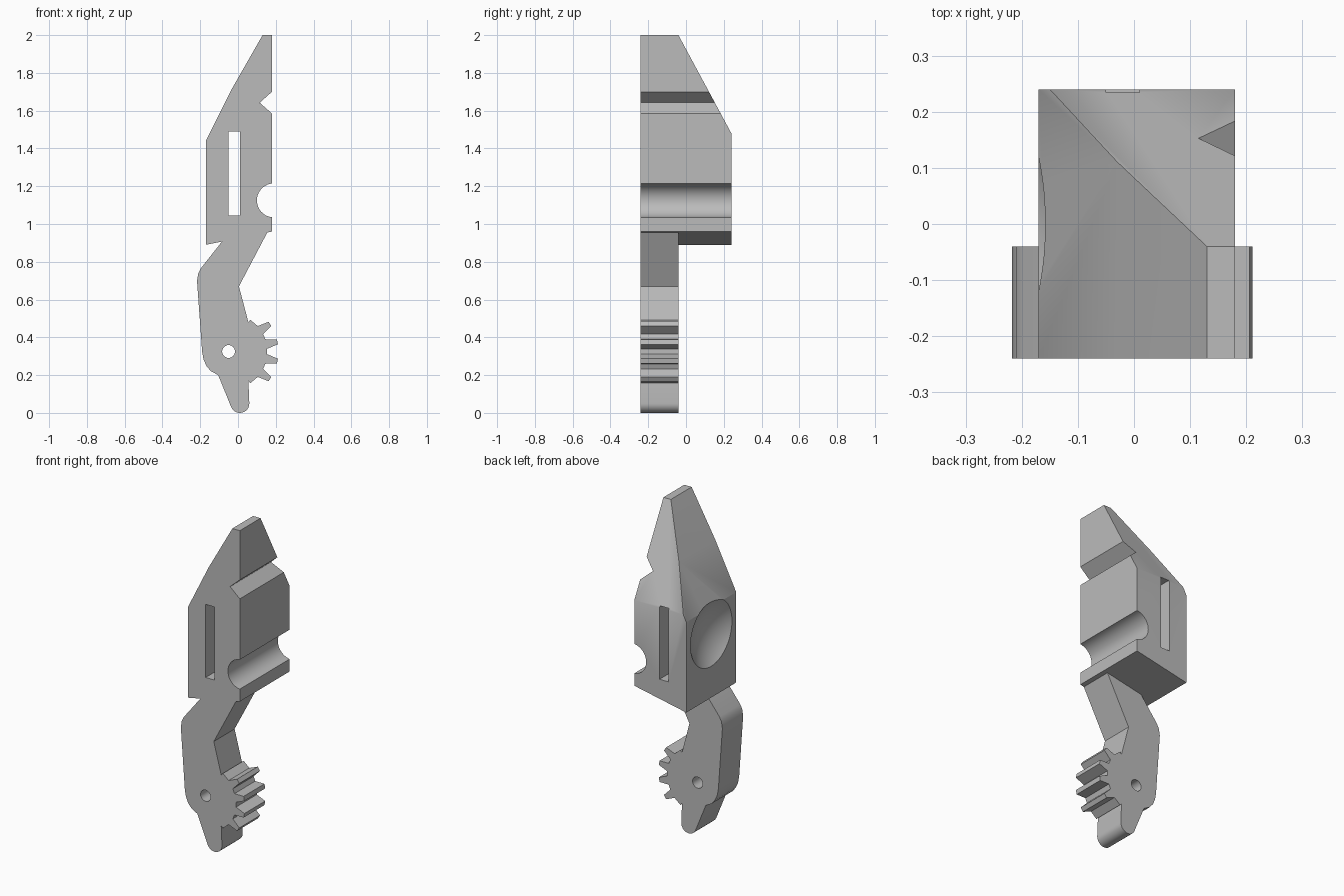
import bpy, bmesh, math
from mathutils import Vector

if "Cube" in bpy.data.objects:
    bpy.data.objects.remove(bpy.data.objects["Cube"], do_unlink=True)

FRONT, MID, BACK = -0.24, -0.04, 0.24
PIVOT = (-0.05, 0.325)

grey = bpy.data.materials.new("plain grey")
grey.use_nodes = True
grey.diffuse_color = (0.5, 0.5, 0.5, 1)
grey.node_tree.nodes["Principled BSDF"].inputs["Base Color"].default_value = (0.5, 0.5, 0.5, 1)


def polar(center, radius, degrees):
    a = math.radians(degrees)
    return (center[0] + radius * math.cos(a), center[1] + radius * math.sin(a))


def arc(center, radius, start, end, steps):
    return [polar(center, radius, start + (end - start) * i / steps) for i in range(steps + 1)]


def finish(bm, name):
    bmesh.ops.recalc_face_normals(bm, faces=bm.faces[:])
    mesh = bpy.data.meshes.new(name)
    bm.to_mesh(mesh)
    bm.free()
    mesh.materials.append(grey)
    obj = bpy.data.objects.new(name, mesh)
    bpy.context.collection.objects.link(obj)
    return obj


def prism(name, points, depth, axis="y"):
    """Extrude a closed outline along y (points are x, z) or x (points are y, z)."""
    bm = bmesh.new()
    lo, hi = depth
    place = (lambda p: (p[0], lo, p[1])) if axis == "y" else (lambda p: (lo, p[0], p[1]))
    face = bm.faces.new([bm.verts.new(place(p)) for p in points])
    grown = bmesh.ops.extrude_face_region(bm, geom=[face])["geom"]
    shift = Vector((0, hi - lo, 0)) if axis == "y" else Vector((hi - lo, 0, 0))
    bmesh.ops.translate(bm, vec=shift, verts=[v for v in grown if isinstance(v, bmesh.types.BMVert)])
    return finish(bm, name)


def cut(target, cutter):
    cutter.hide_render = True
    mod = target.modifiers.new("cut", "BOOLEAN")
    mod.operation, mod.solver, mod.object = "DIFFERENCE", "EXACT", cutter
    bpy.context.view_layer.objects.active = target
    bpy.ops.object.modifier_apply(modifier=mod.name)
    bpy.data.objects.remove(cutter, do_unlink=True)


def base_line(x):
    return 0.89 + 0.2 * (x + 0.17)


# Outline, from the blade tip down the left edge and back up the right
outline = [(0.18, 2.0), (0.13, 2.0), (-0.03, 1.72), (-0.17, 1.44),
           (-0.17, base_line(-0.17)), (-0.085, base_line(-0.085))]
outline += [(-0.197, 0.765), (-0.21, 0.74), (-0.217, 0.70)]
outline += arc((-0.07, 0.325), 0.12, 180, 240, 8)
outline[-9:] = [(-0.19, 0.325), (-0.183, 0.285), (-0.168, 0.25), (-0.145, 0.222), (-0.105, 0.2)]
outline += arc((0.01, 0.05), 0.05, 205, 360, 12)

# Gear teeth around the pivot
outline += [(0.055, 0.17), (0.066, 0.158)]
for k in range(4):
    mid = 22.5 * (k - 1.5)
    outline += [polar(PIVOT, r, mid + a) for r, a in
                ((0.205, -7.2), (0.264, -2.9), (0.264, 2.9), (0.205, 7.2))]
outline += [(0.066, 0.492), (0.055, 0.48), (0.005, 0.67), (0.155, base_line(0.155))]

# Right edge with round seat and pointed notch
outline += [(0.18, base_line(0.18))]
outline += arc((0.19, 1.125), 0.09, 264, 96, 20)
outline[-21] = (0.18, 1.0355)
outline[-1] = (0.18, 1.2145)
outline += [(0.18, 1.585), (0.115, 1.642), (0.18, 1.70)]

body = prism("lever_body", outline, (FRONT, BACK))

# Thin lower arm: remove the rear half beneath the block
cut(body, prism("arm_cutter", [(-0.5, base_line(-0.5)), (0.5, base_line(0.5)),
                               (0.5, -0.5), (-0.5, -0.5)], (MID, 0.6)))

# Sloping back of the blade
cut(body, prism("slope_cutter", [(-0.094, 2.1), (0.294, 1.38), (0.6, 1.38), (0.6, 2.1)],
                (-0.6, 0.6), "x"))

# Long slot and pivot hole
cut(body, prism("slot_cutter", [(-0.05, 1.045), (0.01, 1.045), (0.01, 1.49), (-0.05, 1.49)],
                (-0.6, 0.6)))
cut(body, prism("pivot_cutter", arc(PIVOT, 0.034, 0, 345, 23), (-0.6, 0.6)))

# Shallow round dish in the side
bm = bmesh.new()
bmesh.ops.create_uvsphere(bm, u_segments=64, v_segments=48, radius=0.32)
bmesh.ops.translate(bm, vec=(-0.42, 0, 1.28), verts=bm.verts[:])
cut(body, finish(bm, "dish_cutter"))

bpy.ops.object.select_all(action="DESELECT")
body.select_set(True)
bpy.context.view_layer.objects.active = body
bpy.ops.object.shade_smooth_by_angle(angle=math.radians(30))
